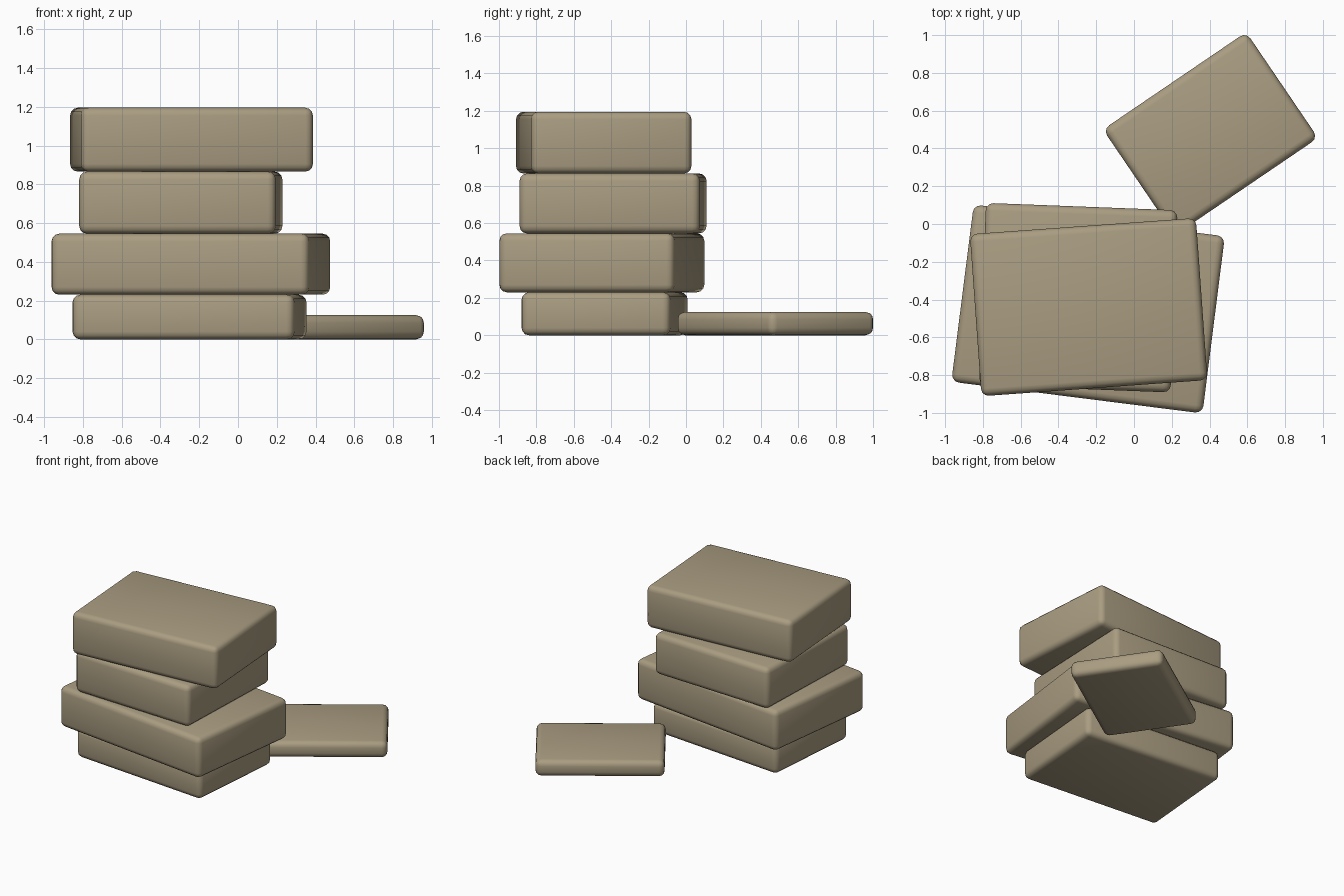
import bpy
from math import radians

cube = bpy.data.objects.get("Cube")
if cube:
    bpy.data.objects.remove(cube, do_unlink=True)

# Single sandy stone colour
stone = bpy.data.materials.new("sandy_stone")
stone.use_nodes = True
colour = (0.40, 0.335, 0.22, 1)
stone.diffuse_color = colour
stone.node_tree.nodes["Principled BSDF"].inputs["Base Color"].default_value = colour


def slab(name, x, y, width, depth, bottom, top, angle):
    """Rounded stone block, turned about the vertical axis."""
    bpy.ops.mesh.primitive_cube_add(size=1, location=(x, y, (bottom + top) / 2))
    ob = bpy.context.object
    ob.name = name
    ob.scale = (width, depth, top - bottom)
    bpy.ops.object.transform_apply(location=False, rotation=False, scale=True)
    ob.rotation_euler.z = radians(angle)
    ob.data.materials.append(stone)
    bevel = ob.modifiers.new("rounded_edges", 'BEVEL')
    bevel.width = 0.04
    bevel.segments = 3
    bpy.ops.object.shade_smooth()


# Stack of four blocks, bottom to top
slab("bottom_block", -0.25, -0.435, 1.15, 0.80, 0.0, 0.23, -4.9)
slab("wide_block", -0.243, -0.45, 1.34, 0.945, 0.23, 0.545, -7.2)
slab("small_block", -0.295, -0.39, 1.015, 0.965, 0.545, 0.865, -2.2)
slab("top_block", -0.24, -0.44, 1.20, 0.86, 0.865, 1.195, 4.1)

# Thin slab lying on the ground behind the stack
slab("ground_slab", 0.405, 0.478, 0.917, 0.677, 0.0, 0.125, 34.2)
